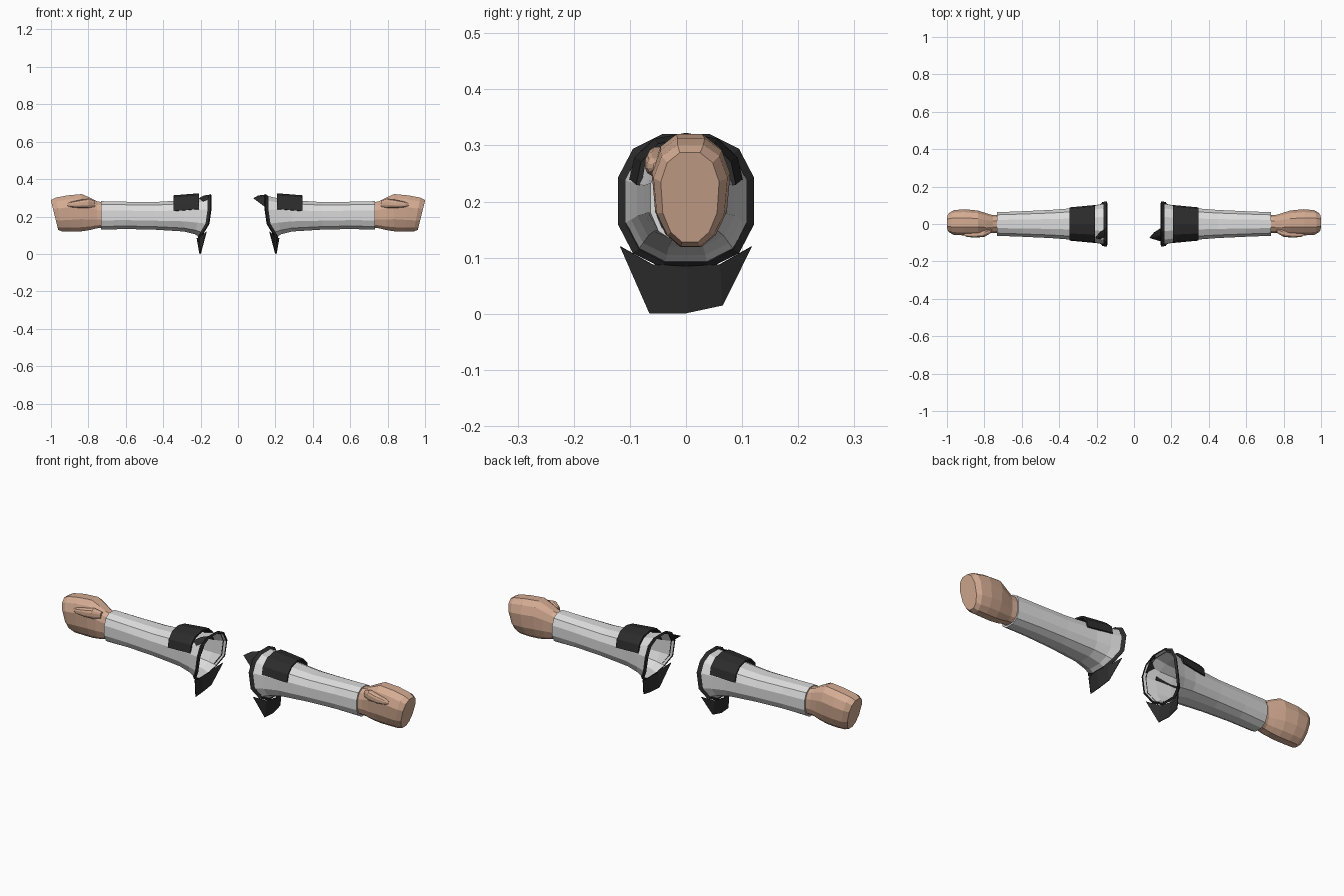
import bpy, bmesh, math

cube = bpy.data.objects.get("Cube")
if cube:
    bpy.data.objects.remove(cube, do_unlink=True)


def material(name, rgb):
    m = bpy.data.materials.new(name)
    m.use_nodes = True
    m.diffuse_color = (*rgb, 1)
    m.node_tree.nodes["Principled BSDF"].inputs["Base Color"].default_value = (*rgb, 1)
    return m


CLOTH = material("pale_cloth", (0.71, 0.71, 0.71))
TRIM = material("black_trim", (0.025, 0.025, 0.025))
SKIN = material("skin", (0.66, 0.41, 0.29))
SIDES = 12


def make(name, verts, faces, mat, side, thick=0):
    """Mesh object, flipped across x for the right arm."""
    mesh = bpy.data.meshes.new(name)
    mesh.from_pydata([(x * side, y, z) for x, y, z in verts], [], faces)
    bm = bmesh.new()
    bm.from_mesh(mesh)
    bmesh.ops.recalc_face_normals(bm, faces=bm.faces)
    bm.to_mesh(mesh)
    bm.free()
    mesh.materials.append(mat)
    ob = bpy.data.objects.new(name, mesh)
    bpy.context.collection.objects.link(ob)
    if thick:
        mod = ob.modifiers.new("thickness", "SOLIDIFY")
        mod.thickness = thick
        mod.offset = 0
    return ob


def section(x, y_mid, half, low, high, tilt=0, taper=0, slant=0):
    """Rounded ring across the arm; slant cuts the lower part back outward."""
    pts = []
    top = math.cos(math.pi / SIDES) ** 0.8
    for i in range(SIDES):
        a = (i + 0.5) * math.tau / SIDES
        c, s = (math.copysign(abs(v) ** 0.8, v) / top for v in (math.cos(a), math.sin(a)))
        z = (low + high) / 2 + s * (high - low) / 2
        y = y_mid + c * half * (1 - taper * max(0, -s))
        pts.append((x + tilt * (z - 0.2) + slant * max(0, 0.18 - z), y, z))
    return pts


def loft(name, rings, mat, side, capped=False, thick=0):
    verts = [p for r in rings for p in r]
    faces = []
    for k in range(len(rings) - 1):
        for i in range(SIDES):
            j = (i + 1) % SIDES
            a, b = k * SIDES, (k + 1) * SIDES
            faces.append((a + i, a + j, b + j, b + i))
    if capped:
        faces += [tuple(range(SIDES)), tuple(range(len(verts) - SIDES, len(verts)))]
    return make(name, verts, faces, mat, side, thick)


def build_arm(side, label):
    # Hollow sleeve with a slanted shoulder opening and a turned-in cuff
    loft(label + "_sleeve", [
        section(0.147, 0, 0.111, 0.088, 0.312, slant=0.6),
        section(0.215, 0, 0.098, 0.105, 0.297, slant=0.2),
        section(0.29, 0, 0.087, 0.12, 0.287),
        section(0.45, 0, 0.075, 0.13, 0.277),
        section(0.60, 0, 0.068, 0.133, 0.279),
        section(0.732, 0, 0.063, 0.13, 0.282),
        section(0.732, 0, 0.055, 0.138, 0.274),
        section(0.70, 0, 0.052, 0.141, 0.271)], CLOTH, side)

    # Flared black edging around the opening
    loft(label + "_shoulder_trim", [
        section(0.162, 0, 0.107, 0.092, 0.308, slant=0.6),
        section(0.147, 0, 0.12, 0.083, 0.319, slant=0.6),
        section(0.143, 0, 0.11, 0.089, 0.311, slant=0.6)], TRIM, side, thick=0.003)

    # Fist
    loft(label + "_fist", [
        section(0.71, 0, 0.05, 0.14, 0.272),
        section(0.755, 0, 0.047, 0.137, 0.282),
        section(0.79, 0.002, 0.056, 0.128, 0.30, taper=0.1),
        section(0.835, 0.006, 0.066, 0.121, 0.32, taper=0.2),
        section(0.90, 0.009, 0.07, 0.119, 0.313, tilt=0.1, taper=0.25),
        section(0.955, 0.008, 0.066, 0.12, 0.301, tilt=0.2, taper=0.25),
        section(0.979, 0.007, 0.052, 0.128, 0.287, tilt=0.25, taper=0.2)],
        SKIN, side, capped=True)

    # Thumb folded along the front of the fist
    loft(label + "_thumb", [
        section(0.765, -0.036, 0.012, 0.25, 0.283),
        section(0.80, -0.05, 0.019, 0.246, 0.297),
        section(0.85, -0.055, 0.018, 0.246, 0.288),
        section(0.895, -0.055, 0.014, 0.25, 0.278),
        section(0.912, -0.052, 0.006, 0.256, 0.27)], SKIN, side, capped=True)

    # Plate wrapped over the upper sleeve
    arch = [(-0.097, 0.238), (-0.088, 0.277), (-0.055, 0.308), (0, 0.318),
            (0.055, 0.308), (0.088, 0.277), (0.097, 0.238)]
    verts = []
    for x, scale, drop in ((0.208, 1, 0), (0.23, 0.98, 0), (0.345, 0.87, 0.009)):
        verts += [(x, y * scale, z - drop) for y, z in arch]
    n = len(arch)
    faces = [(r * n + i, r * n + i + 1, (r + 1) * n + i + 1, (r + 1) * n + i)
             for r in range(2) for i in range(n - 1)]
    make(label + "_upper_plate", verts, faces, TRIM, side, 0.009)

    # Flap hanging under the opening
    make(label + "_lower_flap", [
        (0.168, -0.117, 0.12), (0.205, -0.06, 0.088), (0.22, 0, 0.085),
        (0.205, 0.06, 0.088), (0.168, 0.117, 0.12),
        (0.2, -0.065, 0.001), (0.205, 0, 0.001), (0.2, 0.065, 0.015)],
        [(0, 1, 5), (1, 2, 6, 5), (2, 3, 7, 6), (3, 4, 7)], TRIM, side, 0.003)

    # Pointed flap on the upper front; both point the same way along x
    tip = 0.083 if side > 0 else 0.207
    make(label + "_pointed_flap", [
        (0.147, -0.02, 0.316), (0.147, -0.06, 0.3), (0.147, -0.093, 0.25),
        (tip, -0.074, 0.298), (tip * 0.6 + 0.058, -0.045, 0.311)],
        [(0, 1, 4), (1, 3, 4), (1, 2, 3)], TRIM, side, 0.003)


build_arm(1, "left")
build_arm(-1, "right")
